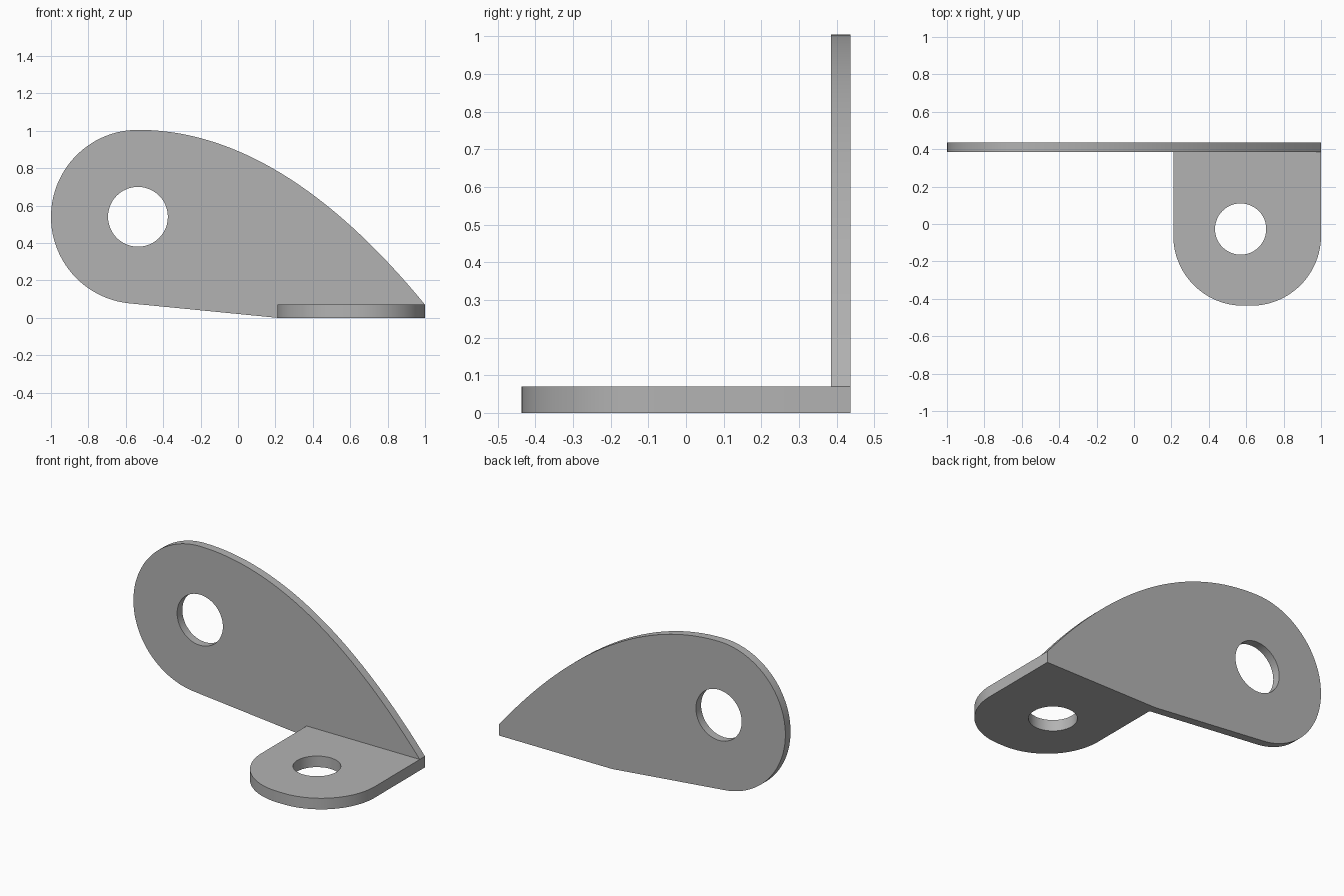
import bpy
import bmesh
from math import cos, sin, radians
from mathutils import Matrix

cube = bpy.data.objects.get("Cube")
if cube:
    bpy.data.objects.remove(cube, do_unlink=True)

metal = bpy.data.materials.new("plain_grey_metal")
metal.use_nodes = True
GREY = (0.45, 0.45, 0.45, 1)
metal.diffuse_color = GREY
metal.node_tree.nodes["Principled BSDF"].inputs["Base Color"].default_value = GREY


def arc(cx, cy, r, start, end, steps=32):
    """Points along a circular arc, angles in degrees."""
    angles = [radians(start + (end - start) * i / steps) for i in range(steps + 1)]
    return [(cx + r * cos(a), cy + r * sin(a)) for a in angles]


def plate(name, outline, hole, thickness, matrix):
    """Flat plate with a round hole, extruded evenly about its own plane."""
    curve = bpy.data.curves.new(name + "_profile", "CURVE")
    curve.dimensions = "2D"
    curve.fill_mode = "BOTH"
    curve.extrude = thickness / 2
    for points in (outline, hole):
        spline = curve.splines.new("POLY")
        spline.points.add(len(points) - 1)
        for point, (x, y) in zip(spline.points, points):
            point.co = (x, y, 0, 1)
        spline.use_cyclic_u = True
    source = bpy.data.objects.new(name + "_profile", curve)
    bpy.context.collection.objects.link(source)
    graph = bpy.context.evaluated_depsgraph_get()
    mesh = bpy.data.meshes.new_from_object(source.evaluated_get(graph))
    bpy.data.objects.remove(source, do_unlink=True)

    # Weld caps to walls and place the plate
    bm = bmesh.new()
    bm.from_mesh(mesh)
    bmesh.ops.remove_doubles(bm, verts=bm.verts, dist=0.0001)
    bmesh.ops.recalc_face_normals(bm, faces=bm.faces)
    bm.transform(matrix)
    bm.to_mesh(mesh)
    bm.free()
    mesh.name = name
    mesh.materials.clear()
    mesh.materials.append(metal)
    obj = bpy.data.objects.new(name, mesh)
    bpy.context.collection.objects.link(obj)
    bpy.ops.object.select_all(action="DESELECT")
    obj.select_set(True)
    bpy.context.view_layer.objects.active = obj
    bpy.ops.object.shade_smooth_by_angle(angle=radians(30))
    return obj


# Upright plate: round end, straight lower edge and parabolic upper edge
STEPS = 32
LEFT, RIGHT, TOP, LIP = -0.535, 1.0, 1.005, 0.07
slope = []
for i in range(STEPS):
    t = 1 - i / STEPS
    slope.append((LEFT + (RIGHT - LEFT) * t, TOP - (TOP - LIP) * t * t))
upright = slope + arc(LEFT, 0.54, 0.465, 90, 264, 48) + [(0.21, 0), (RIGHT, 0)]
plate("upright_plate", upright, arc(LEFT, 0.54, 0.16, 0, 352.5, 47), 0.052,
      Matrix.Translation((0, 0.411, 0)) @ Matrix.Rotation(radians(90), 4, "X"))

# Foot plate: square at the back, rounded at the front
foot = ([(RIGHT, 0.385), (0.21, 0.385)]
        + arc(0.585, -0.062, 0.375, 180, 270)
        + arc(0.625, -0.062, 0.375, 270, 360))
plate("foot_plate", foot, arc(0.57, -0.027, 0.137, 0, 352.5, 47), LIP,
      Matrix.Translation((0, 0, LIP / 2)))
